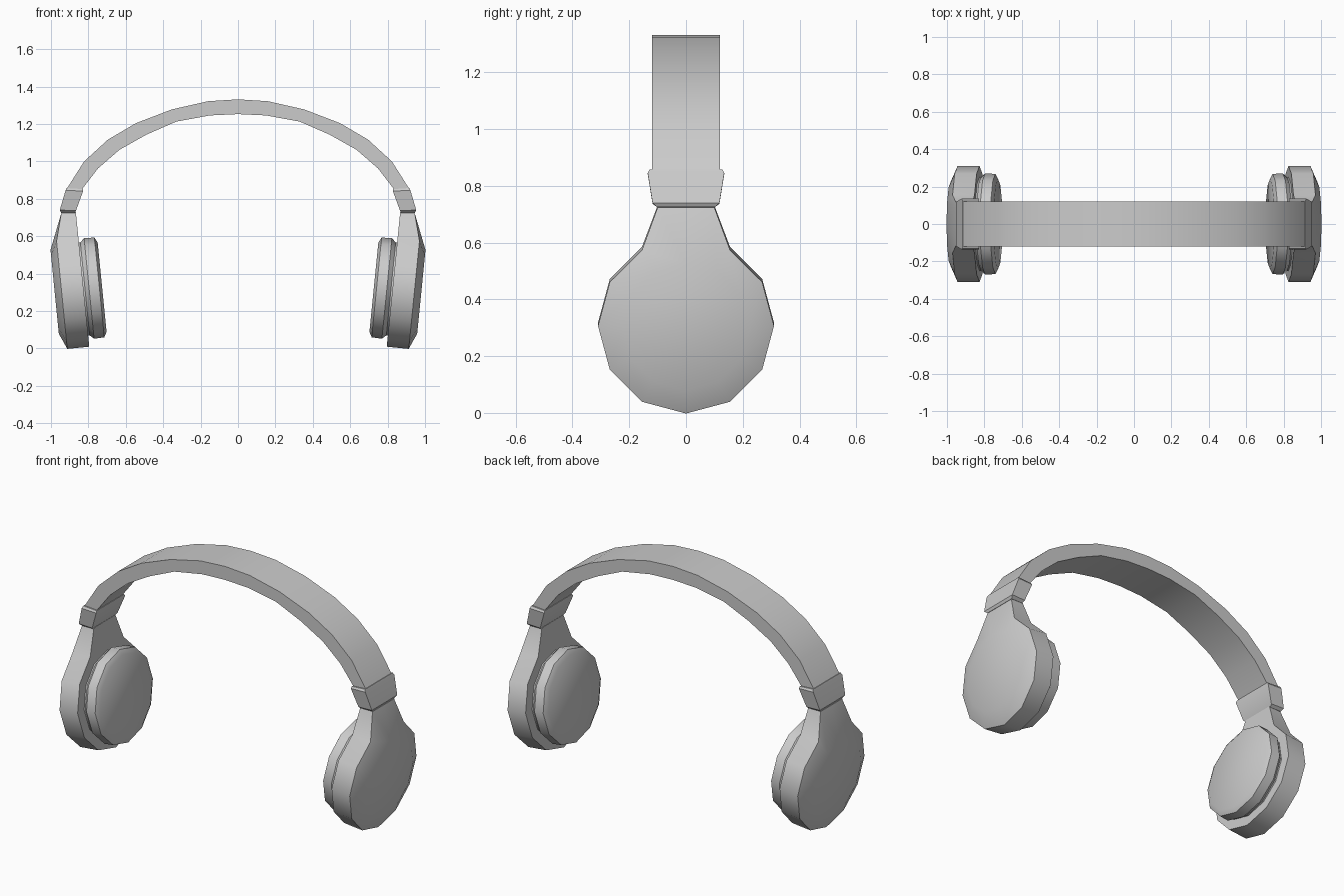
import bpy, bmesh, math
from mathutils import Vector

if "Cube" in bpy.data.objects:
    bpy.data.objects.remove(bpy.data.objects["Cube"], do_unlink=True)

grey = bpy.data.materials.new("plain_grey")
grey.use_nodes = True
grey.diffuse_color = (0.6, 0.6, 0.6, 1)
grey.node_tree.nodes["Principled BSDF"].inputs["Base Color"].default_value = (0.6, 0.6, 0.6, 1)

TILT = math.radians(5.7)
OUT = Vector((math.cos(TILT), 0, -math.sin(TILT)))   # outward axis of a cup
UP = Vector((math.sin(TILT), 0, math.cos(TILT)))     # upward axis of a cup
CENTRE = Vector((0.826, 0, 0.318))


def cup(n, y, v):
    """Point in the tilted frame of the left cup."""
    return CENTRE + OUT * n + UP * v + Vector((0, y, 0))


def loft(name, rings, side=1, angle=32):
    """Skin equal-length rings of points, cap both ends and shade."""
    bm = bmesh.new()
    loops = [[bm.verts.new((p[0] * side, p[1], p[2])) for p in r] for r in rings]
    for a, b in zip(loops, loops[1:]):
        for i in range(len(a)):
            j = (i + 1) % len(a)
            bm.faces.new((a[i], a[j], b[j], b[i]))
    bm.faces.new(loops[0])
    bm.faces.new(loops[-1])
    bmesh.ops.remove_doubles(bm, verts=bm.verts, dist=0.0005)
    bmesh.ops.recalc_face_normals(bm, faces=bm.faces)
    mesh = bpy.data.meshes.new(name)
    bm.to_mesh(mesh)
    bm.free()
    mesh.materials.append(grey)
    ob = bpy.data.objects.new(name, mesh)
    bpy.context.collection.objects.link(ob)
    bpy.ops.object.select_all(action="DESELECT")
    ob.select_set(True)
    bpy.context.view_layer.objects.active = ob
    bpy.ops.object.shade_smooth_by_angle(angle=math.radians(angle))
    return ob


def disc(n, r):
    """Twelve-sided ring, starting at the top."""
    return [cup(n, r * math.sin(i * math.pi / 6), r * math.cos(i * math.pi / 6))
            for i in range(12)]


def rect(outer, inner, y):
    return [(outer[0], -y, outer[1]), (outer[0], y, outer[1]),
            (inner[0], y, inner[1]), (inner[0], -y, inner[1])]


# Headband: half profile mirrored to the other side
outer = [(0.918, 0.85), (0.823, 1.0), (0.695, 1.117), (0.545, 1.205),
         (0.354, 1.278), (0.16, 1.322), (0, 1.332)]
inner = [(0.835, 0.85), (0.749, 0.962), (0.634, 1.062), (0.49, 1.143),
         (0.33, 1.213), (0.15, 1.246), (0, 1.253)]
half = list(zip(outer, inner))
whole = half + [((-o[0], o[1]), (-i[0], i[1])) for o, i in reversed(half[:-1])]
loft("headband", [rect(o, i, 0.12) for o, i in whole])

for side, label in ((1, "left"), (-1, "right")):
    # Clasp joining the band to the cup
    loft(label + "_clasp", [
        rect((0.917, 0.858), (0.83, 0.852), 0.128),
        rect((0.922, 0.845), (0.828, 0.842), 0.135),
        rect((0.953, 0.74), (0.866, 0.737), 0.118),
        rect((0.945, 0.725), (0.872, 0.725), 0.102)], side)

    # Cup housing: twelve-sided rim whose top is drawn up into a neck
    def rim(n, neck_n):
        ring = disc(n, 0.31)
        neck = [cup(neck_n, y, 0.415) for y in (-0.1, 0, 0.1)]
        return ring[1:] + neck
    face = disc(0.155, 0.225)
    loft(label + "_cup", [rim(0, 0), rim(0.118, 0.078),
                          face[1:] + [face[0]] * 3], side)

    # Ear pad with a groove next to the housing
    loft(label + "_ear_pad", [disc(0.002, 0.25), disc(-0.008, 0.25), disc(-0.03, 0.27),
                              disc(-0.085, 0.268), disc(-0.1, 0.24)], side)
